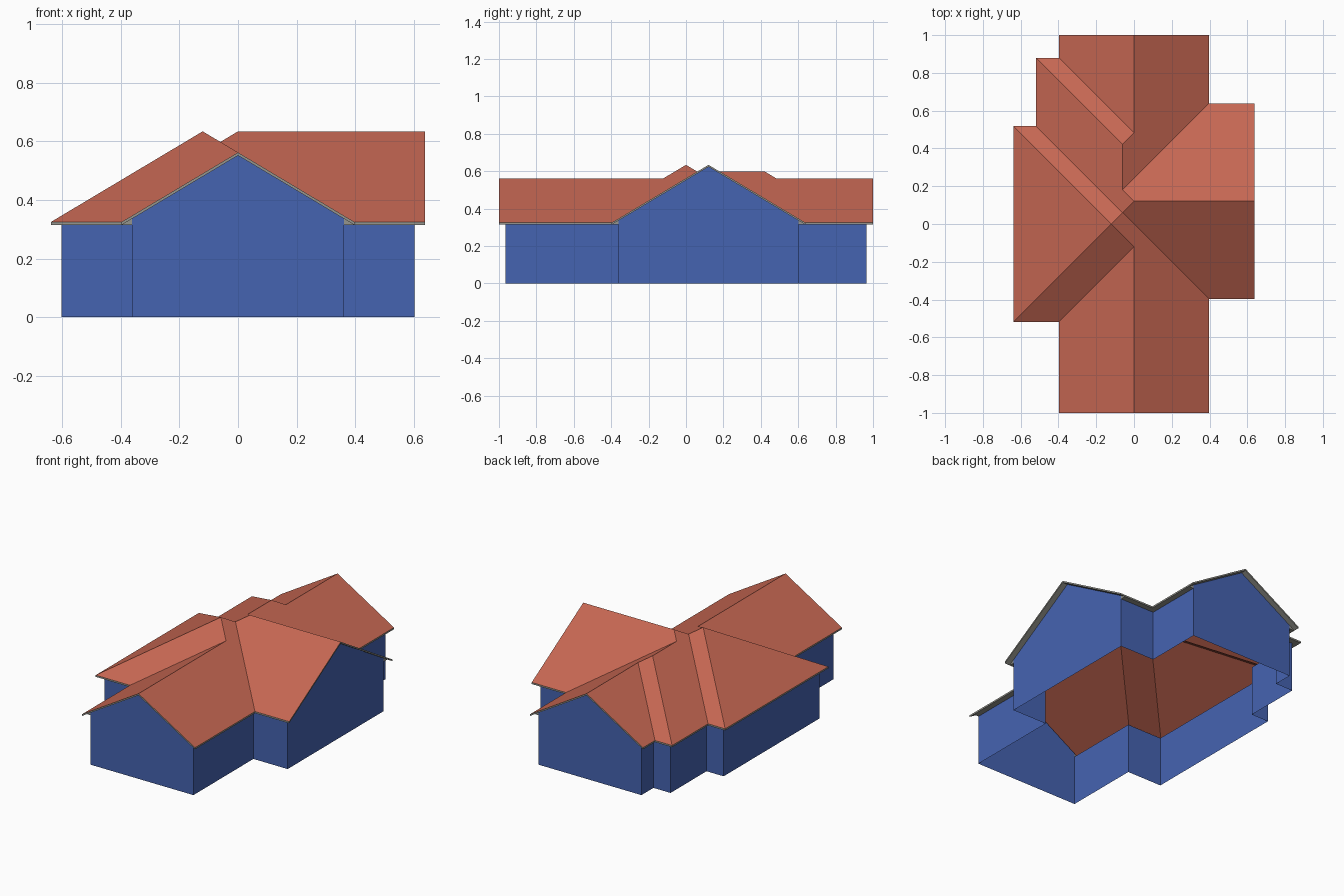
import bpy
import bmesh
from math import copysign

if "Cube" in bpy.data.objects:
    bpy.data.objects.remove(bpy.data.objects["Cube"])

U, OVER = 0.1205, 0.036              # plan module and roof overhang
EAVE, SLOPE, T = 0.325, 0.597, 0.0105  # eave height, roof pitch, fascia depth
BASE = EAVE - T                      # soffit level = top of side walls

# Plan corners (in modules, counter-clockwise) with the three gable peaks inserted
RIM = [(-3, -8), (0, -8), (3, -8), (3, -3), (5, -3), (5, 1), (5, 5), (3, 5), (3, 8),
       (0, 8), (-3, 8), (-3, 7), (-4, 7), (-4, 4), (-5, 4), (-5, -4), (-3, -4)]
# Depth of ridge points behind the eaves, in modules
RISE = {(0, -8): 3, (5, 1): 4, (0, 8): 3, (0, -1): 3, (-1, 0): 4, (-.5, .5): 3.5,
        (0, 1): 4, (-.5, 1.5): 3.5, (-.5, 3.5): 3.5, (0, 4): 3}
PEAKS = {(0, -8): 1, (5, 1): 0, (0, 8): 1}   # gable peak -> axis it faces along


def material(name, rgb):
    m = bpy.data.materials.new(name)
    m.diffuse_color = (*rgb, 1)
    m.use_nodes = True
    m.node_tree.nodes["Principled BSDF"].inputs["Base Color"].default_value = m.diffuse_color
    return m


def build(name, polys, mat, up=False):
    bm = bmesh.new()
    for p in polys:
        f = bm.faces.new([bm.verts.new(v) for v in p])
        f.normal_update()
        if up and f.normal.z < 0:
            f.normal_flip()
    bmesh.ops.remove_doubles(bm, verts=bm.verts, dist=1e-5)
    me = bpy.data.meshes.new(name)
    bm.to_mesh(me)
    bm.free()
    me.materials.append(mat)
    ob = bpy.data.objects.new(name, me)
    bpy.context.collection.objects.link(ob)
    return ob


def wall_xy(p):
    return [c * U for c in p]


def eave_xy(p):
    if p not in RIM:
        return wall_xy(p)
    return [c * U + (copysign(OVER, c) if abs(c) >= 3 else 0) for c in p]


def roof(p, drop=0):
    z = EAVE + (SLOPE * (RISE[p] * U + OVER) if p in RISE else 0)
    return (*eave_xy(p), z - drop)


def under(p, axis):
    """Roof underside point pulled back to the gable wall plane."""
    v = list(roof(p, T))
    v[axis] = p[axis] * U
    return tuple(v)


def wall_top(p, gable):
    z = BASE
    if gable:
        z += SLOPE * (RISE.get(p, 0) * U + OVER)
    return (*wall_xy(p), z)


red = material("roof red", (0.56, 0.135, 0.085))
blue = material("wall blue", (0.06, 0.125, 0.44))
grey = material("trim grey", (0.30, 0.30, 0.27))

# Roof planes between eaves, hips, valleys and ridges
PLANES = [
    [(-3, -8), (-3, -4), (0, -1), (0, -8)],
    [(3, -8), (3, -3), (-.5, .5), (-1, 0), (0, -1), (0, -8)],
    [(3, -3), (5, -3), (5, 1), (0, 1), (-.5, .5)],
    [(5, 5), (3, 5), (-.5, 1.5), (0, 1), (5, 1)],
    [(3, 5), (3, 8), (0, 8), (0, 4), (-.5, 3.5), (-.5, 1.5)],
    [(-3, 8), (-3, 7), (0, 4), (0, 8)],
    [(-3, 7), (-4, 7), (-.5, 3.5), (0, 4)],
    [(-4, 7), (-4, 4), (-.5, .5), (0, 1), (-.5, 1.5), (-.5, 3.5)],
    [(-4, 4), (-5, 4), (-1, 0), (-.5, .5)],
    [(-5, 4), (-5, -4), (-1, 0)],
    [(-5, -4), (-3, -4), (0, -1), (-1, 0)],
]
build("roof", [[roof(p) for p in f] for f in PLANES], red, up=True)

# Walls, fascia and soffits, one rim edge at a time
edges = list(zip(RIM, RIM[1:] + RIM[:1]))
gable_axis = {}
for a, b in edges:
    for p, q in ((a, b), (b, a)):
        if p in PEAKS:
            gable_axis[q] = PEAKS[p]

walls, fascia, soffit = [], [], []
for a, b in edges:
    fascia.append([roof(a, T), roof(b, T), roof(b), roof(a)])
    if a in PEAKS or b in PEAKS:
        axis = PEAKS[a] if a in PEAKS else PEAKS[b]
        soffit.append([roof(b, T), roof(a, T), under(a, axis), under(b, axis)])
        # boxed eave end beside the gable wall
        c = b if a in PEAKS else a
        tri = [under(c, axis), wall_top(c, False), wall_top(c, True)]
        soffit.append(tri if c == a else tri[::-1])
    else:
        oa, ob = [under(p, gable_axis[p]) if p in gable_axis else roof(p, T) for p in (a, b)]
        soffit.append([ob, oa, wall_top(a, False), wall_top(b, False)])
        walls.append([(*wall_xy(a), 0), (*wall_xy(b), 0), wall_top(b, False), wall_top(a, False)])

# Gable walls as single pentagons
for a, p, b in zip(RIM, RIM[1:], RIM[2:]):
    if p in PEAKS:
        walls.append([(*wall_xy(a), 0), (*wall_xy(b), 0), wall_top(b, True),
                      wall_top(p, True), wall_top(a, True)])

build("walls", walls, blue)
build("fascia", fascia, grey)
build("soffit", soffit, grey)
